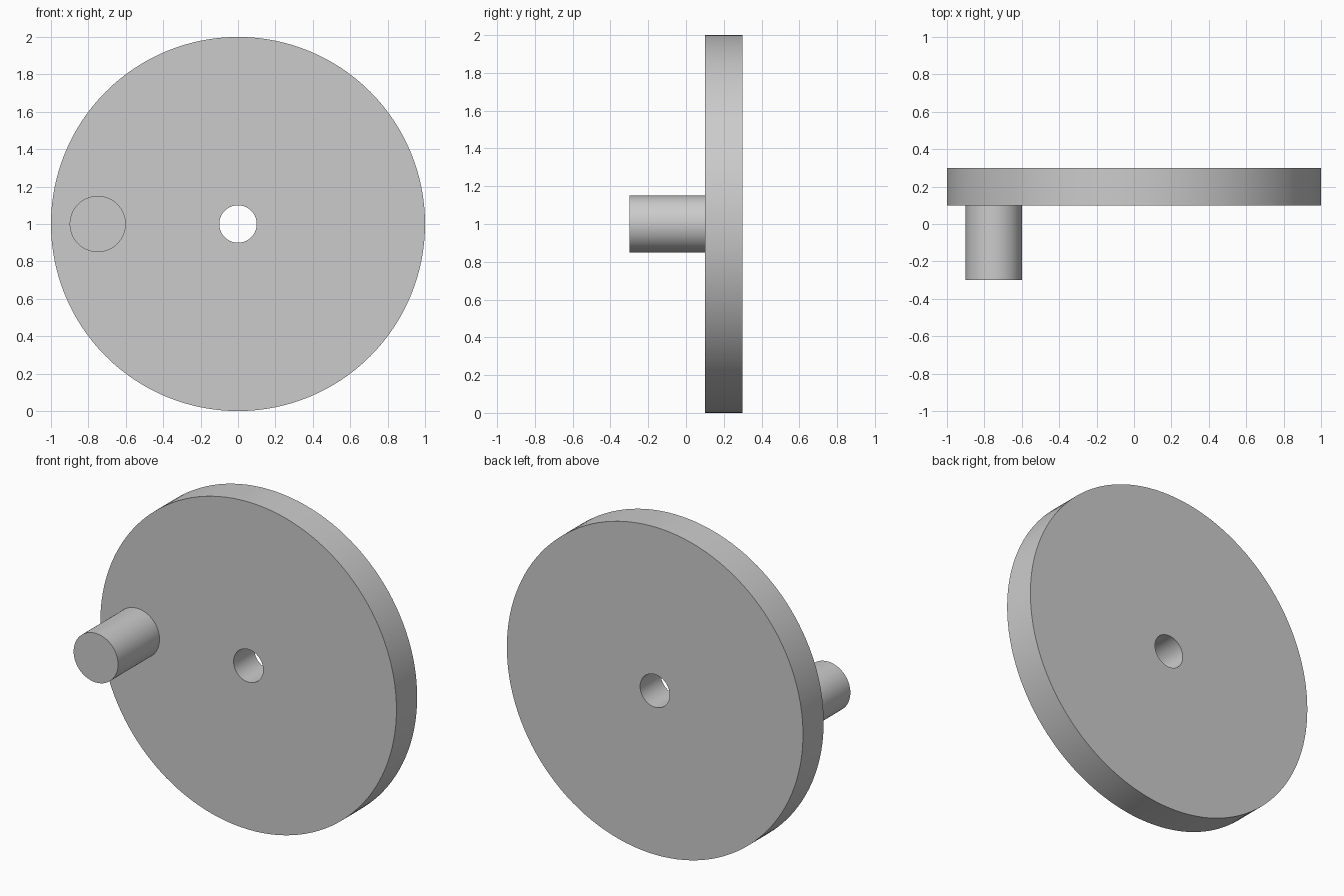
import bpy, bmesh, math
from mathutils import Matrix, Vector

if "Cube" in bpy.data.objects:
    bpy.data.objects.remove(bpy.data.objects["Cube"])

SEG = 128


def finish(bm, name):
    bmesh.ops.recalc_face_normals(bm, faces=bm.faces)
    mesh = bpy.data.meshes.new(name)
    bm.to_mesh(mesh)
    bm.free()
    obj = bpy.data.objects.new(name, mesh)
    bpy.context.collection.objects.link(obj)
    bpy.ops.object.select_all(action='DESELECT')
    obj.select_set(True)
    bpy.context.view_layer.objects.active = obj
    bpy.ops.object.shade_smooth_by_angle(angle=math.radians(30))
    return obj


def ring(bm, radius, y, cx=0.0, cz=1.0):
    step = 2 * math.pi / SEG
    return [bm.verts.new((cx + radius * math.cos(i * step), y,
                          cz + radius * math.sin(i * step))) for i in range(SEG)]


def bridge(bm, a, b):
    for i in range(SEG):
        j = (i + 1) % SEG
        bm.faces.new((a[i], a[j], b[j], b[i]))


# Wheel: rectangular section swept round the axle hole
bm = bmesh.new()
section = [(1.0, 0.1), (1.0, 0.3), (0.1, 0.3), (0.1, 0.1)]
rings = [ring(bm, r, y) for r, y in section]
for k in range(4):
    bridge(bm, rings[k], rings[(k + 1) % 4])
finish(bm, "wheel_disc")

# Crank handle: solid peg standing on the front face
bm = bmesh.new()
front = ring(bm, 0.15, -0.3, cx=-0.75)
back = ring(bm, 0.15, 0.1, cx=-0.75)
bridge(bm, front, back)
bm.faces.new(front)
bm.faces.new(back)
finish(bm, "crank_handle")
